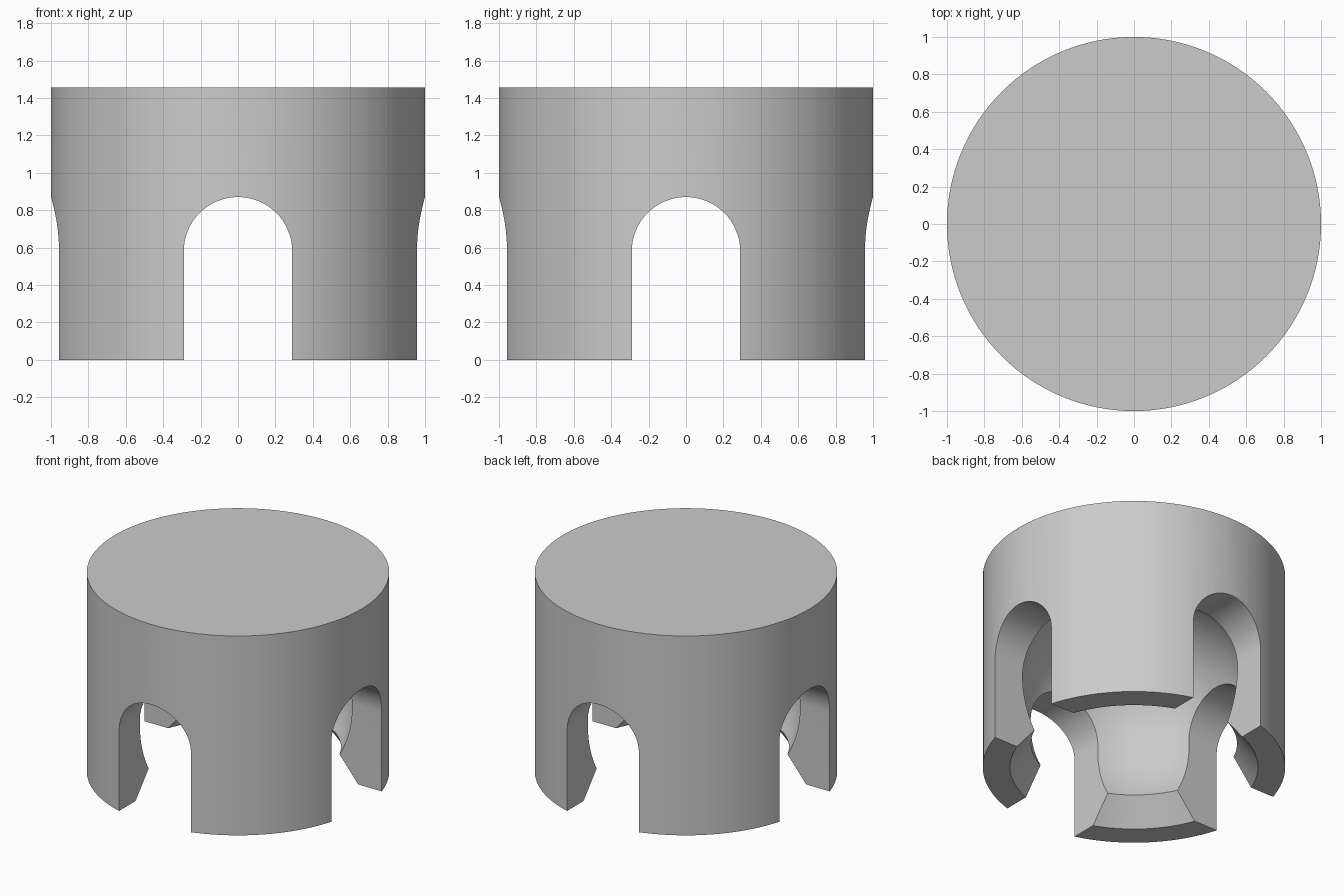
import bpy, bmesh, math

if "Cube" in bpy.data.objects:
    bpy.data.objects.remove(bpy.data.objects["Cube"], do_unlink=True)

HEIGHT, SIDES = 1.455, 128
SLOT_R, SLOT_Z = 0.29, 0.58       # arch radius and spring height
BALL_R, BALL_Z = 0.775, 0.55      # ball cavity
LIP_Z, MOUTH_R = 0.18, 0.82       # chamfered mouth

grey = bpy.data.materials.new("plain_grey")
grey.use_nodes = True
grey.diffuse_color = (0.6, 0.6, 0.6, 1)
grey.node_tree.nodes["Principled BSDF"].inputs["Base Color"].default_value = (0.6, 0.6, 0.6, 1)


def make_object(name, bm):
    bmesh.ops.recalc_face_normals(bm, faces=bm.faces)
    mesh = bpy.data.meshes.new(name)
    bm.to_mesh(mesh)
    bm.free()
    mesh.materials.append(grey)
    obj = bpy.data.objects.new(name, mesh)
    bpy.context.collection.objects.link(obj)
    return obj


def lathe(name, profile):
    """Revolve (radius, height) points around z into a closed solid."""
    bm = bmesh.new()
    verts = [bm.verts.new((r, 0, z)) for r, z in profile]
    edges = [bm.edges.new(pair) for pair in zip(verts, verts[1:])]
    bmesh.ops.spin(bm, geom=verts + edges, axis=(0, 0, 1), cent=(0, 0, 0),
                   angle=math.tau, steps=SIDES, use_duplicate=False)
    bmesh.ops.remove_doubles(bm, verts=bm.verts, dist=1e-5)
    return make_object(name, bm)


def arch_slot(name, turn):
    """Round-topped slot running right through the body."""
    bm = bmesh.new()
    outline = [(-SLOT_R, -0.2)]
    outline += [(-SLOT_R * math.cos(a), SLOT_Z + SLOT_R * math.sin(a))
                for a in (math.pi * i / 40 for i in range(41))]
    outline += [(SLOT_R, -0.2)]
    face = bm.faces.new([bm.verts.new((x, -1.3, z)) for x, z in outline])
    new = bmesh.ops.extrude_face_region(bm, geom=[face])["geom"]
    bmesh.ops.translate(bm, vec=(0, 2.6, 0),
                        verts=[v for v in new if isinstance(v, bmesh.types.BMVert)])
    obj = make_object(name, bm)
    obj.rotation_euler.z = turn
    return obj


# Solid cap body
body = lathe("socket_cap", [(0, 0), (1, 0), (1, HEIGHT), (0, HEIGHT)])

# Ball cavity with a flared mouth
lip_r = math.sqrt(BALL_R ** 2 - (LIP_Z - BALL_Z) ** 2)
flare = (MOUTH_R - lip_r) / LIP_Z
start = math.atan2(LIP_Z - BALL_Z, lip_r)
arc = [start + (math.pi / 2 - start) * i / 36 for i in range(36)]
profile = [(0, -0.1), (MOUTH_R + 0.1 * flare, -0.1)]
profile += [(BALL_R * math.cos(a), BALL_Z + BALL_R * math.sin(a)) for a in arc]
profile += [(0, BALL_Z + BALL_R)]
cutters = [lathe("cavity_cutter", profile),
           arch_slot("front_slot_cutter", 0),
           arch_slot("side_slot_cutter", math.pi / 2)]

# Cut the body into four legs around the cavity
bpy.context.view_layer.objects.active = body
for cutter in cutters:
    cutter.hide_render = True
    mod = body.modifiers.new(cutter.name, 'BOOLEAN')
    mod.operation, mod.solver, mod.object = 'DIFFERENCE', 'EXACT', cutter
    bpy.ops.object.modifier_apply(modifier=mod.name)
for cutter in cutters:
    bpy.data.objects.remove(cutter, do_unlink=True)

bpy.ops.object.select_all(action='DESELECT')
body.select_set(True)
bpy.ops.object.shade_smooth_by_angle(angle=math.radians(25))
